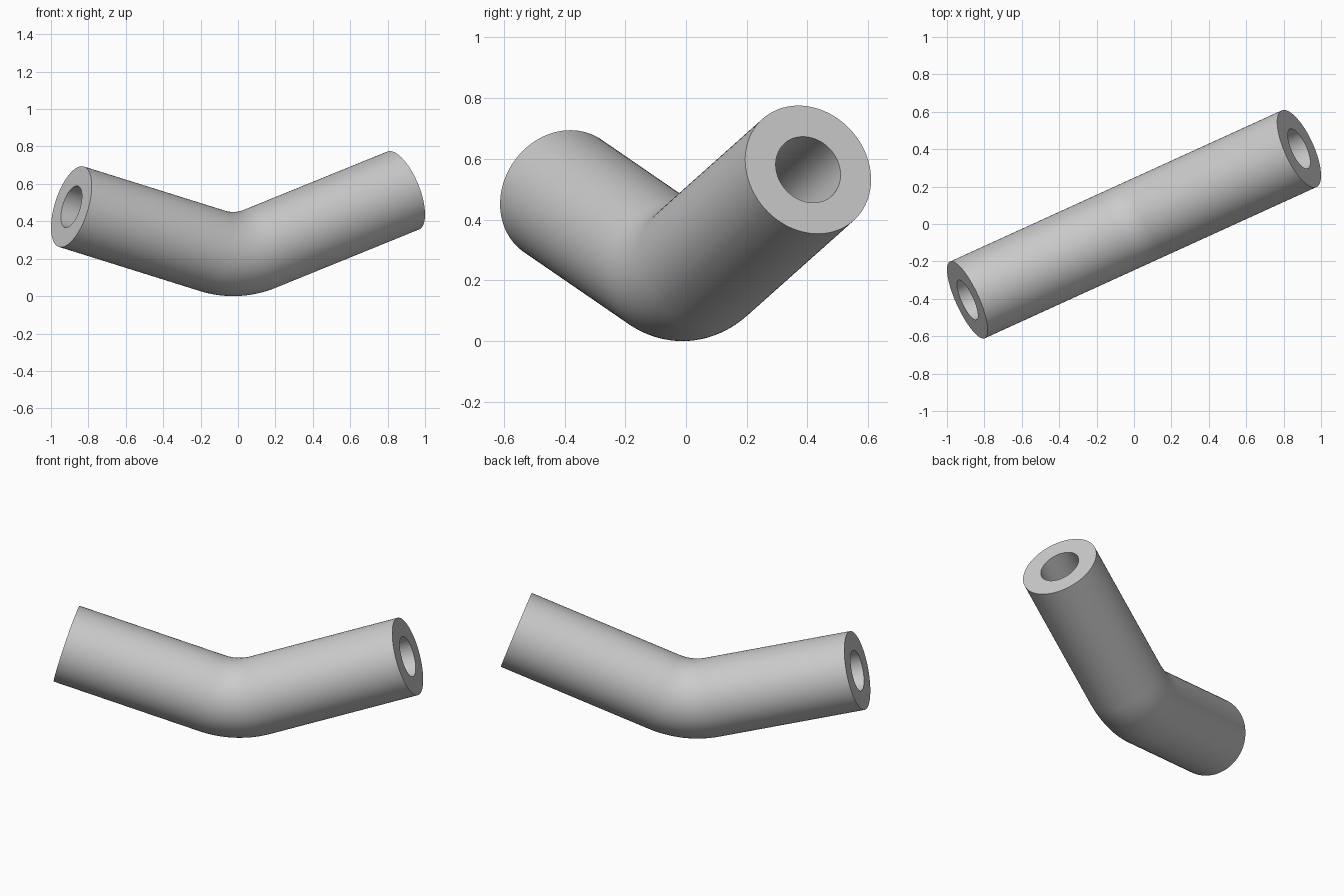
import bpy, bmesh
from math import sin, cos, tan, pi, radians
from mathutils import Vector

if "Cube" in bpy.data.objects:
    bpy.data.objects.remove(bpy.data.objects["Cube"], do_unlink=True)

OUTER, INNER, BEND = 0.225, 0.116, 0.45   # tube radii and bend radius
HEADING = radians(24.5)                   # direction of the pipe in plan
LEFT, RIGHT = radians(20.3), radians(15.9)  # rise of the two arms
LOW = -0.028                              # lowest point along the pipe
SIDES, STEPS = 96, 24

mat = bpy.data.materials.new("plain grey")
mat.use_nodes = True
grey = (0.6, 0.6, 0.6, 1)
mat.diffuse_color = grey
mat.node_tree.nodes["Principled BSDF"].inputs["Base Color"].default_value = grey

# Centreline stations: distance along the heading, height, slope
def arc(a):
    return LOW + BEND * sin(a), OUTER + BEND * (1 - cos(a)), a

def arm_end(a, s):
    s0, z0, _ = arc(a)
    return s, z0 + (s - s0) * tan(a), a

path = [arm_end(-RIGHT, -0.979)]
path += [arc(-RIGHT + (LEFT + RIGHT) * i / STEPS) for i in range(STEPS + 1)]
path += [arm_end(LEFT, 0.970)]

along = Vector((cos(HEADING), sin(HEADING), 0))
side = Vector((-sin(HEADING), cos(HEADING), 0))
up = Vector((0, 0, 1))

bm = bmesh.new()

def ring(station, radius):
    s, z, a = station
    normal = up * cos(a) - along * sin(a)
    centre = along * s + up * z
    return [bm.verts.new(centre + radius * (side * cos(t) + normal * sin(t)))
            for t in (2 * pi * k / SIDES for k in range(SIDES))]

# Outer skin forward, bore backward, closed into one loop by the end faces
rings = [ring(p, OUTER) for p in path] + [ring(p, INNER) for p in reversed(path)]
for i, a in enumerate(rings):
    b = rings[(i + 1) % len(rings)]
    for k in range(SIDES):
        n = (k + 1) % SIDES
        bm.faces.new((a[k], a[n], b[n], b[k]))
bmesh.ops.recalc_face_normals(bm, faces=bm.faces)

mesh = bpy.data.meshes.new("bent_pipe")
bm.to_mesh(mesh)
bm.free()
mesh.materials.append(mat)
pipe = bpy.data.objects.new("bent_pipe", mesh)
bpy.context.collection.objects.link(pipe)
bpy.context.view_layer.objects.active = pipe
pipe.select_set(True)
bpy.ops.object.shade_smooth_by_angle(angle=radians(30))
